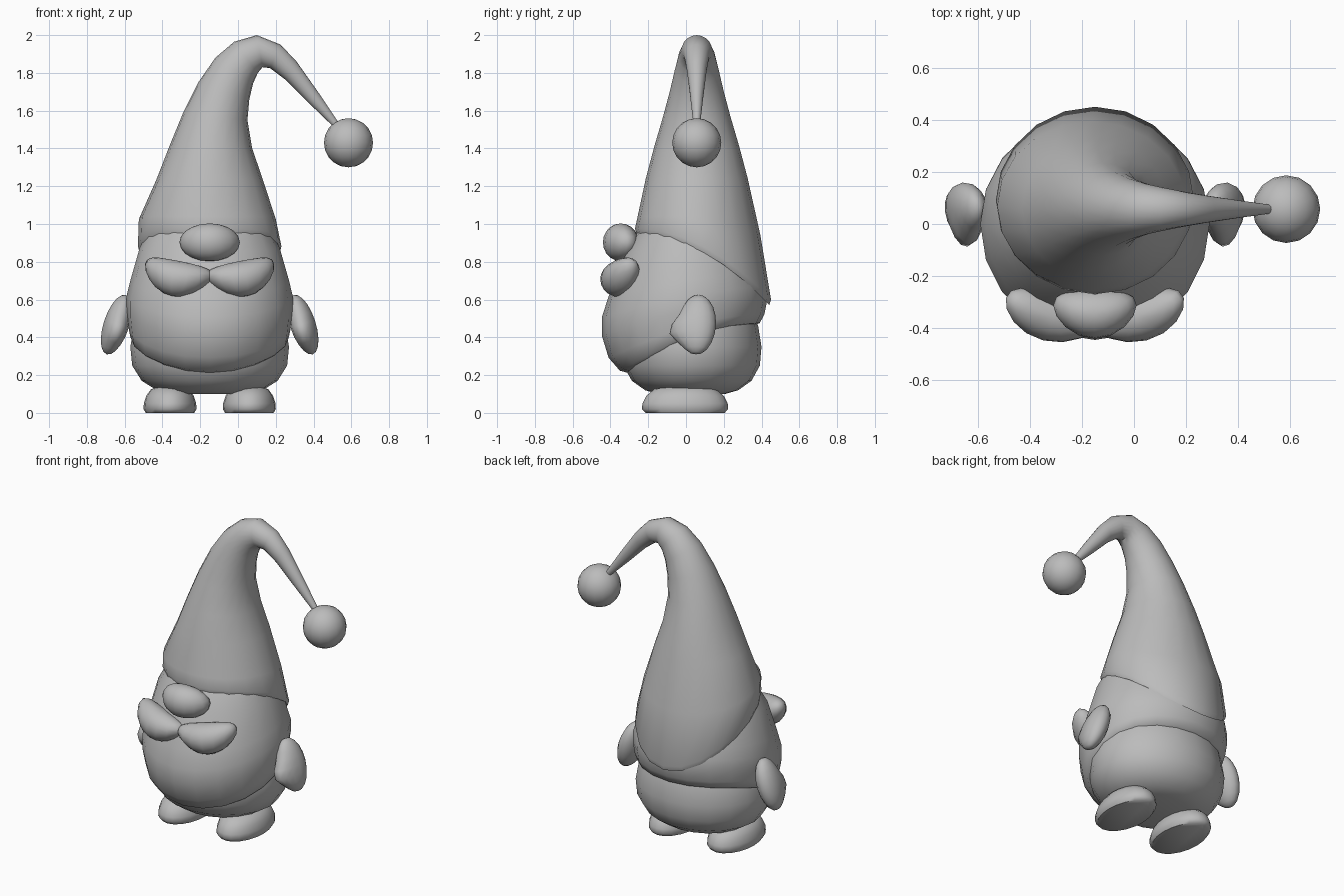
import bpy, bmesh, math
from mathutils import Vector, Euler

old = bpy.data.objects.get("Cube")
if old:
    bpy.data.objects.remove(old, do_unlink=True)

grey = bpy.data.materials.new("plain grey")
grey.use_nodes = True
colour = (0.5, 0.5, 0.5, 1)
grey.diffuse_color = colour
grey.node_tree.nodes["Principled BSDF"].inputs["Base Color"].default_value = colour

MID = -0.15   # x of the figure's own centre line
SIDES = 20


def finish(name, bm):
    bmesh.ops.recalc_face_normals(bm, faces=bm.faces[:])
    mesh = bpy.data.meshes.new(name)
    bm.to_mesh(mesh)
    bm.free()
    mesh.materials.append(grey)
    obj = bpy.data.objects.new(name, mesh)
    bpy.context.collection.objects.link(obj)
    bpy.ops.object.select_all(action='DESELECT')
    obj.select_set(True)
    bpy.context.view_layer.objects.active = obj
    bpy.ops.object.shade_smooth_by_angle(angle=math.radians(55))
    return obj


def blob(name, centre, radii, tilt=(0, 0, 0), shape=None, mirror=False):
    """Rounded lump; shape bends its points, mirror flips it about the centre line."""
    bm = bmesh.new()
    bmesh.ops.create_uvsphere(bm, u_segments=16, v_segments=10, radius=1)
    turn = Euler(tilt).to_matrix()
    for v in bm.verts:
        p = v.co.copy()
        if shape:
            p = shape(p)
        p = turn @ Vector(a * b for a, b in zip(p, radii)) + Vector(centre)
        if mirror:
            p.x = 2 * MID - p.x
        v.co = p
    return finish(name, bm)


def loft(name, rings, cap_start=True, cap_end=True):
    bm = bmesh.new()
    loops = [[bm.verts.new(p) for p in ring] for ring in rings]
    for a, b in zip(loops, loops[1:]):
        for i in range(len(a)):
            j = (i + 1) % len(a)
            bm.faces.new((a[i], a[j], b[j], b[i]))
    if cap_start:
        bm.faces.new(loops[0])
    if cap_end:
        bm.faces.new(loops[-1])
    return finish(name, bm)


angles = [math.tau * i / SIDES for i in range(SIDES)]

# Lower body: squashed round profile of (radius, height)
body = [(.2, .1), (.28, .12), (.36, .17), (.41, .25), (.42, .35), (.40, .46), (.34, .6)]
loft("lower_body", [[(MID + r * math.cos(a), .03 + r * .88 * math.sin(a), z) for a in angles]
                    for r, z in body])

# Head and beard: (height fraction, front, side and back radius), lower edge climbs to the back
head = [(0, .26, .38, .35), (.03, .35, .42, .39), (.12, .41, .43, .415), (.27, .445, .44, .43),
        (.4, .445, .44, .425), (.54, .41, .42, .40), (.84, .33, .37, .36), (1, .25, .32, .31)]
rings = []
for t, front, side, back in head:
    ring = []
    for a in angles:
        s = math.sin(a)
        low = .2 + .26 * math.sin((1 + s) * math.pi / 4)
        ring.append((MID + side * math.cos(a), (back if s > 0 else front) * s, low + t * (.97 - low)))
    rings.append(ring)
loft("head_and_beard", rings)

# Hat: outer and inner edge points with the half width across
hat = [(-.525, 1.04, .20, 1.04, .325), (-.43, 1.24, .13, 1.24, .27),
       (-.36, 1.42, .075, 1.40, .225), (-.29, 1.59, .05, 1.55, .178), (-.21, 1.75, .06, 1.66, .142),
       (-.12, 1.88, .08, 1.745, .117), (-.02, 1.965, .105, 1.80, .098), (.10, 2.0, .13, 1.83, .082),
       (.225, 1.95, .17, 1.825, .066), (.31, 1.86, .25, 1.765, .052), (.43, 1.69, .37, 1.645, .034),
       (.53, 1.54, .50, 1.52, .018)]


def rim(scale, lift):
    ring = []
    for a in angles:
        y = .09 + .36 * math.sin(a)
        z = .955 - .375 * ((y + .27) / .72) ** 2
        ring.append((MID + .38 * scale * math.cos(a), .09 + .36 * scale * math.sin(a), z + lift))
    return ring


rings = [rim(.93, .02), rim(.975, -.01), rim(1, .02)]
for x1, z1, x2, z2, w in hat:
    ring = []
    for a in angles:
        k = (1 - math.cos(a)) / 2
        ring.append((x2 + (x1 - x2) * k, .057 + w * math.sin(a), z2 + (z1 - z2) * k))
    rings.append(ring)
# Let the lowest cone ring sag towards the back with the rim
rings[3] = [(x, y + .012, z - .1 * max(0, y) / .38) for x, y, z in rings[3]]
loft("hat", rings, cap_start=False)

blob("pompom", (.585, .057, 1.43), (.13, .13, .13))

# Nose, its ends curving back around the face
blob("nose", (MID, -.345, .903), (.16, .095, .1),
     shape=lambda p: Vector((p.x, p.y + .35 * p.x ** 2, p.z)))


def moustache_bend(p):
    fat = 1 - .2 * max(0, p.x) ** 2
    return Vector((p.x, p.y + .3 * p.x ** 2, p.z * fat + .5 * p.x ** 2))


def mitten(p):
    # Thumb bulges towards the front, wrist narrows at the top
    thumb = .55 * math.exp(-((p.z + .25) / .4) ** 2) if p.y < 0 else 0
    return Vector((p.x, p.y * (1 + thumb), p.z))


foot = [(.92, 0), (1, .02), (.99, .05), (.9, .09), (.72, .125), (.4, .14)]
for side, flip in (("right", False), ("left", True)):
    blob(side + "_moustache", (-.325, -.355, .71), (.19, .095, .095),
         (0, math.radians(10), math.radians(-14)), moustache_bend, flip)
    blob(side + "_arm", (-.645, .06, .467), (.067, .1, .165),
         (0, math.radians(18), math.radians(8)), mitten, flip)
    x = MID + (.21 if flip else -.21)
    loft(side + "_foot", [[(x + .14 * r * math.cos(a), -.005 + .228 * r * math.sin(a), z)
                           for a in angles] for r, z in foot])
